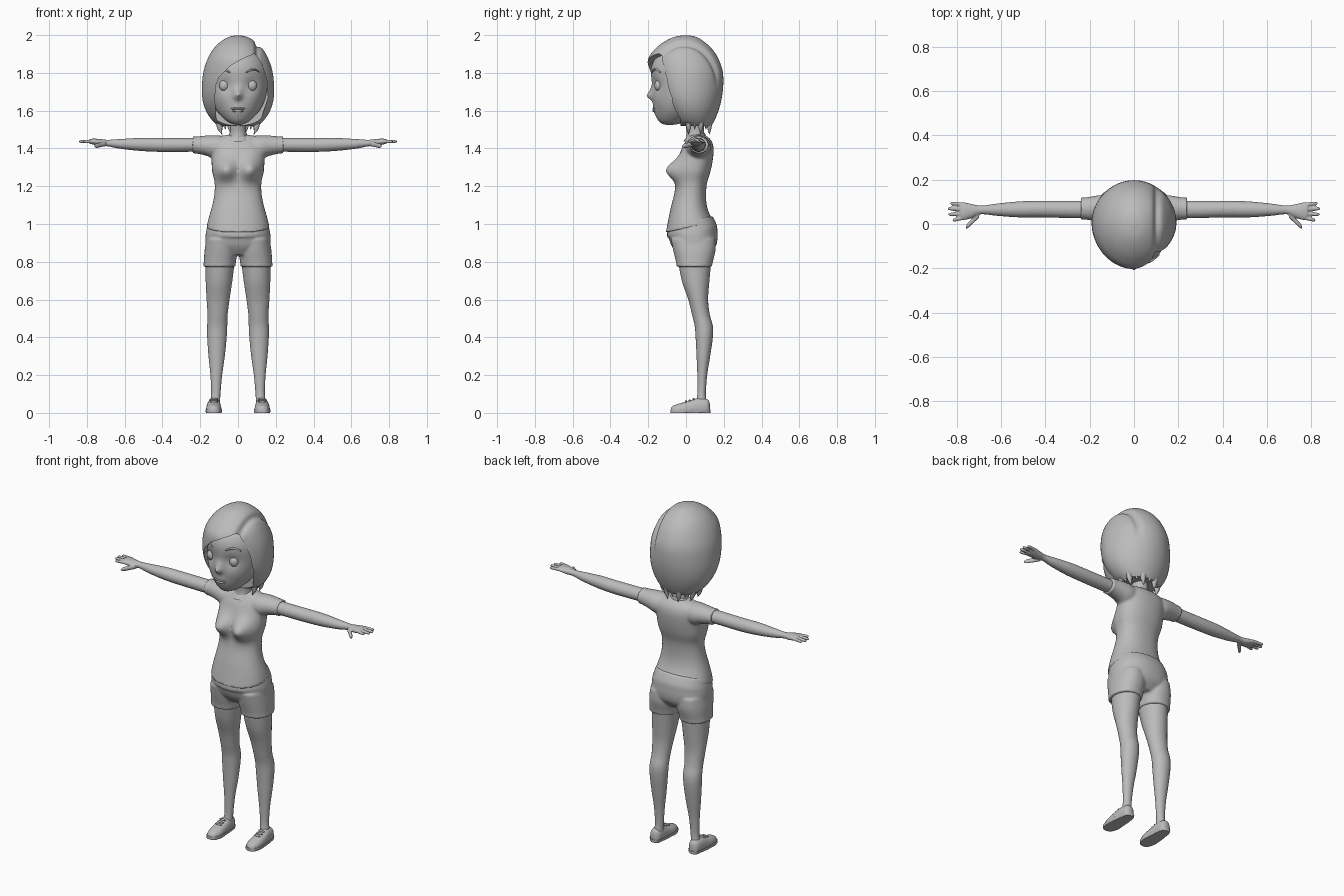
import bpy, bmesh
from math import sin, cos, pi, exp, copysign
from mathutils import Vector

if "Cube" in bpy.data.objects:
    bpy.data.objects.remove(bpy.data.objects["Cube"])

grey = bpy.data.materials.new("plain grey")
grey.use_nodes = True
grey.diffuse_color = (0.5, 0.5, 0.5, 1)
grey.node_tree.nodes["Principled BSDF"].inputs["Base Color"].default_value = (0.5, 0.5, 0.5, 1)


def smooth_rings(rings, steps):
    """Interpolate cross-sections with a Catmull-Rom curve."""
    p = [Vector(r) for r in rings]
    p = [p[0]] + p + [p[-1]]
    out = []
    for i in range(1, len(p) - 2):
        a, b, c, d = p[i - 1:i + 3]
        for s in range(steps):
            t = s / steps
            out.append(0.5 * (2 * b + (c - a) * t + (2 * a - 5 * b + 4 * c - d) * t * t
                              + (3 * b - a - 3 * c + d) * t ** 3))
    return out + [p[-1]]


def loft(rings, axis="z", seg=40, steps=6, power=1.0, shape=None):
    """Each ring is (position, low a, high a, low b, high b) along the axis."""
    verts, faces = [], []
    rows = smooth_rings(rings, steps)
    for t, a0, a1, b0, b1 in rows:
        for k in range(seg):
            c, s = cos(2 * pi * k / seg), sin(2 * pi * k / seg)
            a = (a0 + a1) / 2 + (a1 - a0) / 2 * copysign(abs(c) ** power, c)
            b = (b0 + b1) / 2 + (b1 - b0) / 2 * copysign(abs(s) ** power, s)
            v = Vector({"x": (t, a, b), "y": (a, t, b), "z": (a, b, t)}[axis])
            verts.append(shape(v) if shape else v)
    for r in range(len(rows) - 1):
        for k in range(seg):
            n = (k + 1) % seg
            faces.append((r * seg + k, r * seg + n, (r + 1) * seg + n, (r + 1) * seg + k))
    last = (len(rows) - 1) * seg
    faces += [tuple(range(seg)), tuple(range(last, last + seg))]
    return verts, faces


def sym(*rings):
    """Rings (z, half width, front, back) centred on x."""
    return [(z, -w, w, f, b) for z, w, f, b in rings]


def ball(centre, size):
    """Ellipsoid as a loft along z."""
    x, y, z = centre
    rings = []
    for i in range(13):
        a = pi * i / 12
        r = max(sin(a), 0.02)
        rings.append((z - size[2] * cos(a), x - size[0] * r, x + size[0] * r,
                      y - size[1] * r, y + size[1] * r))
    return loft(rings, seg=20, steps=1)


def build(name, parts, mirror=False, voxel=0, relax=4):
    bm = bmesh.new()
    for verts, faces in parts:
        vs = [bm.verts.new(v) for v in verts]
        for f in faces:
            bm.faces.new([vs[i] for i in f])
    bmesh.ops.recalc_face_normals(bm, faces=bm.faces)
    me = bpy.data.meshes.new(name)
    bm.to_mesh(me)
    bm.free()
    me.materials.append(grey)
    ob = bpy.data.objects.new(name, me)
    bpy.context.collection.objects.link(ob)
    if mirror:
        ob.modifiers.new("Mirror", "MIRROR").use_mirror_merge = False
    if voxel:
        m = ob.modifiers.new("Blend", "REMESH")
        m.mode, m.voxel_size, m.use_smooth_shade = "VOXEL", voxel, True
        m = ob.modifiers.new("Relax", "SMOOTH")
        m.factor, m.iterations = 0.5, relax
    shade(ob)
    return ob


def shade(ob):
    bpy.ops.object.select_all(action="DESELECT")
    ob.select_set(True)
    bpy.context.view_layer.objects.active = ob
    bpy.ops.object.shade_smooth_by_angle(angle=0.7)


def bump(v, x, z, r, depth):
    return depth * exp(-((abs(v.x) - x) ** 2 + (v.z - z) ** 2) / r ** 2)


# Shirt: torso with bust and slanted hem, blended with the sleeves
def torso_shape(v):
    if v.y < 0.03:
        v.y -= bump(v, 0.066, 1.285, 0.055, 0.068)
    if v.z < 1.08:
        v.z += (v.y - 0.03) * 0.22 * (1.08 - v.z) / 0.1
    return v


torso = loft(sym((0.983, .167, -.107, .155), (1.03, .156, -.095, .13), (1.1, .136, -.077, .11),
                 (1.16, .125, -.062, .106), (1.22, .124, -.052, .112), (1.28, .137, -.047, .13),
                 (1.34, .14, -.04, .142), (1.4, .142, -.022, .146), (1.44, .13, .0, .135),
                 (1.465, .09, .02, .11), (1.472, .05, .03, .09)),
             seg=64, power=0.9, shape=torso_shape)
sleeve = loft([(.05, .0, .12, 1.35, 1.465), (.12, .0, .132, 1.345, 1.469), (.17, .012, .128, 1.362, 1.468),
               (.22, .02, .12, 1.373, 1.463), (.24, .018, .12, 1.372, 1.464)], "x")
build("shirt", [torso, sleeve], mirror=True, voxel=0.007)
build("collar", [loft(sym((1.455, .062, -.015, .105), (1.472, .056, .0, .102), (1.478, .05, .005, .1)),
                      shape=lambda v: v + Vector((0, 0, (v.y - .08) * .2)))])

# Shorts: hips blended with two short legs
hips = loft(sym((.835, .1, -.04, .12), (.88, .165, -.074, .157), (.93, .172, -.092, .167),
                (.97, .167, -.101, .162), (1.02, .155, -.09, .14)), seg=56, power=0.9,
            shape=lambda v: v + Vector((0, 0, (v.y - .03) * .2 if v.z > .95 else 0)))
short_leg = loft([(.773, .014, .184, -.05, .138), (.8, .011, .181, -.053, .142),
                  (.86, .003, .177, -.068, .156), (.92, .012, .168, -.08, .155)], power=0.9)
build("shorts", [hips, short_leg], mirror=True, voxel=0.007)

# Legs
build("legs", [loft([(.05, .095, .15, .05, .112), (.1, .093, .142, .06, .105), (.2, .084, .146, .06, .112),
                     (.3, .07, .156, .056, .128), (.4, .06, .163, .051, .142), (.46, .057, .163, .046, .142),
                     (.52, .055, .161, .032, .126), (.6, .045, .166, .012, .117), (.7, .03, .171, -.022, .124),
                     (.82, .015, .172, -.045, .135)])], mirror=True)

# Shoes with flat soles and laces
shoe_rings = [(-.08, .118, .143, -.005, .025), (-.068, .101, .157, -.02, .038), (-.03, .088, .168, -.025, .051),
              (.02, .089, .168, -.025, .064), (.06, .091, .164, -.025, .077), (.1, .094, .16, -.02, .075),
              (.118, .101, .153, -.015, .068), (.126, .115, .14, -.005, .05)]


def sole_shape(v):
    return Vector((v.x + (v.x - .128) * .07, v.y * 1.02, min(max(v.z * 1.4, 0), .018)))


build("shoes", [loft(shoe_rings, "y", power=0.85,
                     shape=lambda v: Vector((v.x, v.y, max(v.z, .004))))], mirror=True)
build("soles", [loft(shoe_rings, "y", power=0.85, shape=sole_shape)], mirror=True)
build("laces", [ball((.128, y, z), (.022, .006, .006)) for y, z in ((.0, .06), (.02, .066), (.04, .073))],
      mirror=True)

# Arms with hands, blended into one surface
arm = loft([(.2, .025, .105, 1.383, 1.456), (.3, .027, .105, 1.382, 1.456), (.42, .03, .105, 1.382, 1.456),
            (.52, .03, .102, 1.387, 1.456), (.62, .037, .092, 1.398, 1.45), (.69, .044, .083, 1.411, 1.446),
            (.73, .028, .09, 1.413, 1.45), (.765, .018, .097, 1.42, 1.452), (.785, .022, .095, 1.426, 1.45)], "x")


def finger(x0, y0, z0, x1, y1, z1, r):
    rings = []
    for t, k in ((0, 1), (.45, .95), (.85, .85), (1, .3)):
        x, y, z = x0 + (x1 - x0) * t, y0 + (y1 - y0) * t, z0 + (z1 - z0) * t
        rings.append((x, y - r * k, y + r * k, z - r * k, z + r * k))
    return loft(rings, "x", seg=14, steps=4)


fingers = [finger(.765, y0, 1.437, x1, y1, 1.436, .0095)
           for y0, x1, y1 in ((.087, .83, .094), (.067, .843, .07), (.047, .84, .043), (.029, .82, .017))]
thumb = finger(.7, .042, 1.425, .76, -.016, 1.412, .014)
build("arms", [arm, thumb] + fingers, mirror=True, voxel=0.004, relax=3)

# Neck and head with nose, cheeks and eye sockets
build("neck", [loft(sym((1.43, .056, -.005, .105), (1.48, .044, .004, .096), (1.54, .042, -.005, .095),
                        (1.6, .045, -.01, .1)))])


def face_shape(v):
    if v.y < -.05:
        v.y += bump(v, .07, 1.735, .035, .012)
        v.y -= bump(v, 0, 1.677, .02, .03) + bump(v, 0, 1.705, .024, .012)
        v.y -= bump(v, 0, 1.605, .04, .007) + bump(v, .08, 1.66, .045, .005)
    return v


build("head", [loft(sym((1.525, .012, -.105, -.07), (1.532, .038, -.128, -.03), (1.555, .072, -.15, .02),
                        (1.6, .113, -.165, .08), (1.66, .143, -.174, .13), (1.74, .158, -.18, .155),
                        (1.82, .158, -.185, .16), (1.88, .135, -.16, .135), (1.93, .08, -.1, .08)),
                    seg=110, steps=8, shape=face_shape)])
build("eyes", [ball((.074, -.145, 1.733), (.026, .022, .029))], mirror=True)
build("eyebrows", [loft([(.04, -.182, -.172, 1.798, 1.804), (.06, -.179, -.165, 1.806, 1.818),
                         (.085, -.168, -.15, 1.814, 1.824), (.115, -.142, -.13, 1.802, 1.806)], "x", seg=12)],
      mirror=True)
build("lips", [ball((0, -.166, 1.611), (.038, .012, .0065)), ball((0, -.166, 1.599), (.03, .012, .0075))])


# Hair: bob with a side parting and a swept opening for the face
def hair_shape(v):
    step = min(max((v.x - .1) / .03, 0), 1)
    if v.y < 0:
        v.y *= 1 - .16 * step
    centre = Vector((0, 0, 1.75))
    fade = min(max((v.z - 1.72) / .1, 0), 1)
    return centre + (v - centre) * (1 - .07 * fade * exp(-((v.x - .105) / .014) ** 2))


hair = build("hair", [loft(sym((1.52, .105, -.03, .135), (1.55, .138, -.08, .152), (1.6, .17, -.125, .172),
                               (1.66, .188, -.165, .188), (1.73, .191, -.192, .197), (1.81, .182, -.203, .194),
                               (1.88, .158, -.198, .169), (1.93, .128, -.16, .135), (1.965, .092, -.115, .096),
                               (1.99, .05, -.063, .055), (1.999, .008, -.01, .01)),
                           seg=120, steps=7, shape=hair_shape)])
opening = [(-.09, 1.45), (-.115, 1.56), (-.122, 1.66), (-.118, 1.73), (-.1, 1.778), (-.04, 1.838), (.03, 1.877),
           (.088, 1.902), (.127, 1.845), (.152, 1.765), (.158, 1.67), (.13, 1.58), (.085, 1.45)]
count = len(opening)
cutter = build("face_cutter", [(
    [Vector((x, y, z)) for y in (-.4, -.03) for x, z in opening],
    [tuple(range(count)), tuple(range(count, 2 * count))]
    + [(i, (i + 1) % count, count + (i + 1) % count, count + i) for i in range(count)])])
cutter.hide_render = True
cut = hair.modifiers.new("Face opening", "BOOLEAN")
cut.object, cut.operation, cut.solver = cutter, "DIFFERENCE", "EXACT"
shade(hair)
bpy.ops.object.modifier_apply(modifier=cut.name)
bpy.data.objects.remove(cutter)
shade(hair)

# Pointed locks around the nape
locks = []
for i in range(11):
    a = pi * (-.12 + 1.24 * i / 10)
    x, y, tip = .104 * cos(a), .045 + .085 * sin(a), 1.475 + .025 * (i % 2)
    w = .026
    locks.append(loft([(tip, x * .88 - .001, x * .88 + .001, y - .001, y + .001),
                       (tip + .03, x - w * .5, x + w * .5, y - w * .4, y + w * .4),
                       (1.56, x - w, x + w, y - w * .8, y + w * .8)], seg=12, steps=4))
build("nape_locks", locks)
